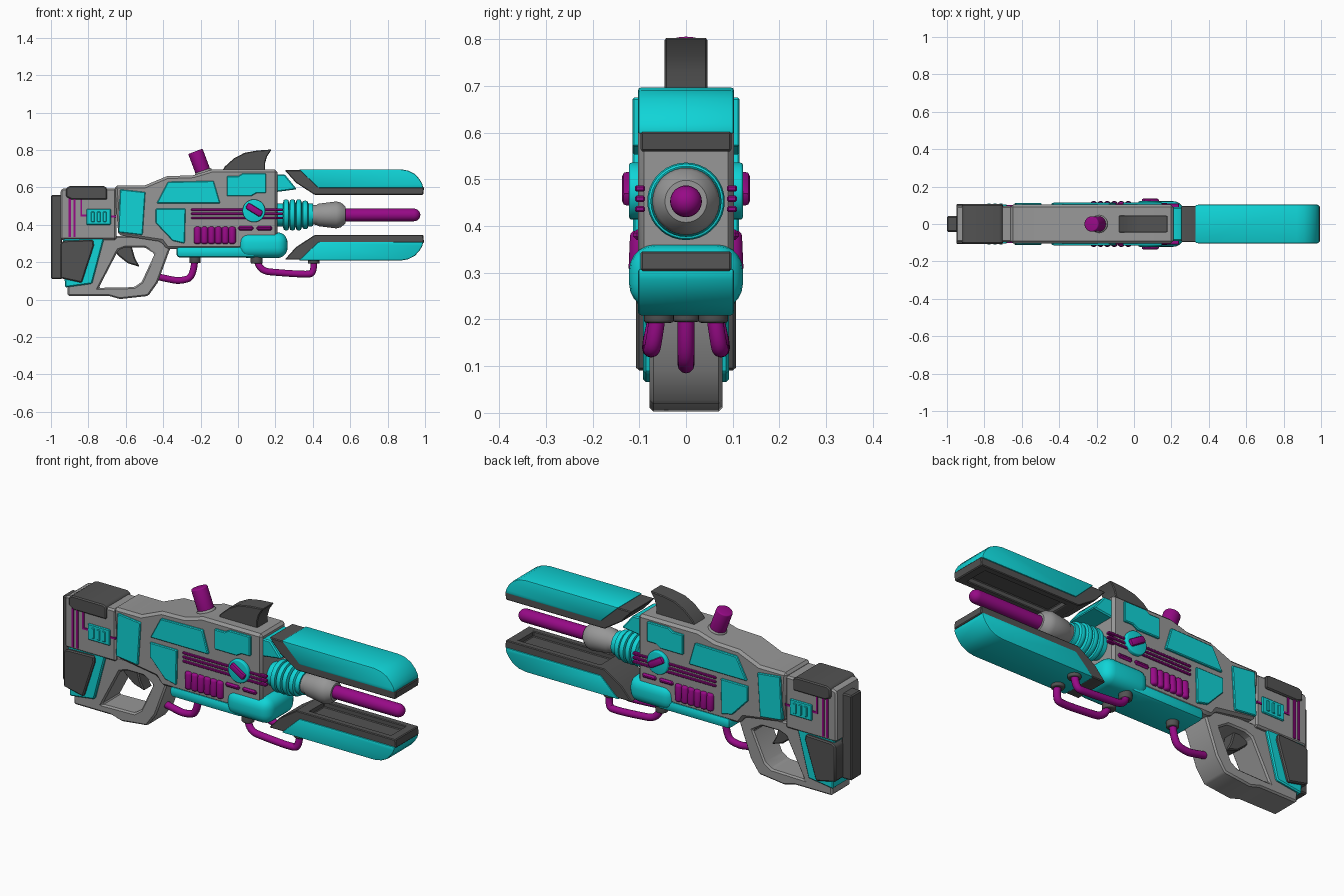
import bpy, bmesh, math
from mathutils import Vector, Matrix

cube = bpy.data.objects.get("Cube")
if cube:
    bpy.data.objects.remove(cube, do_unlink=True)


def material(name, rgb):
    m = bpy.data.materials.new(name)
    m.use_nodes = True
    m.diffuse_color = (*rgb, 1)
    m.node_tree.nodes["Principled BSDF"].inputs["Base Color"].default_value = (*rgb, 1)
    return m


GREY = material("grey", (0.31, 0.31, 0.31))
DARK = material("dark_grey", (0.085, 0.085, 0.085))
TEAL = material("teal", (0.005, 0.66, 0.68))
PURPLE = material("purple", (0.31, 0.003, 0.24))


def activate(obj):
    bpy.ops.object.select_all(action='DESELECT')
    obj.select_set(True)
    bpy.context.view_layer.objects.active = obj


def finish(name, bm, mat, bevel=0, segments=1, cutter=None):
    bmesh.ops.recalc_face_normals(bm, faces=bm.faces)
    mesh = bpy.data.meshes.new(name)
    bm.to_mesh(mesh)
    bm.free()
    mesh.materials.append(mat)
    obj = bpy.data.objects.new(name, mesh)
    bpy.context.collection.objects.link(obj)
    activate(obj)
    if cutter:
        mod = obj.modifiers.new("cut", 'BOOLEAN')
        mod.operation, mod.object, mod.solver = 'DIFFERENCE', cutter, 'EXACT'
        bpy.ops.object.modifier_apply(modifier="cut")
        bpy.data.objects.remove(cutter, do_unlink=True)
    if bevel:
        mod = obj.modifiers.new("bevel", 'BEVEL')
        mod.width, mod.segments = bevel, segments
        mod.limit_method, mod.angle_limit = 'ANGLE', math.radians(30)
        bpy.ops.object.modifier_apply(modifier="bevel")
    activate(obj)
    bpy.ops.object.shade_smooth_by_angle(angle=math.radians(32))
    return obj


def prism(name, pts, y0, y1, mat, bevel=0.006, segments=1, cutter=None):
    """Side profile in x, z pushed from y0 to y1."""
    bm = bmesh.new()
    face = bm.faces.new([bm.verts.new((x, y0, z)) for x, z in pts])
    out = bmesh.ops.extrude_face_region(bm, geom=[face])
    verts = [v for v in out["geom"] if isinstance(v, bmesh.types.BMVert)]
    bmesh.ops.translate(bm, verts=verts, vec=(0, y1 - y0, 0))
    return finish(name, bm, mat, bevel, segments, cutter)


def rect(x0, x1, z0, z1):
    return [(x0, z0), (x1, z0), (x1, z1), (x0, z1)]


def pair(name, pts, y0, y1, mat, bevel=0.004):
    for label, s in (("left", 1), ("right", -1)):
        prism(f"{name}_{label}", pts, s * y0, s * y1, mat, bevel)


def rod(name, a, b, r, mat, bevel=0.0, r2=None):
    a, b = Vector(a), Vector(b)
    bm = bmesh.new()
    turn = (b - a).to_track_quat('Z', 'Y').to_matrix().to_4x4()
    bmesh.ops.create_cone(bm, cap_ends=True, segments=28, radius1=r, radius2=r2 or r,
                          depth=(b - a).length, matrix=Matrix.Translation((a + b) / 2) @ turn)
    return finish(name, bm, mat, bevel, 3)


def lathe(name, profile, mat):
    """Profile of (x, radius) spun around the barrel axis."""
    bm = bmesh.new()
    verts = [bm.verts.new((x, 0, AXIS + r)) for x, r in profile]
    edges = [bm.edges.new(p) for p in zip(verts, verts[1:])]
    bmesh.ops.spin(bm, geom=verts + edges, cent=(0, 0, AXIS), axis=(1, 0, 0),
                   angle=math.tau, steps=36, use_merge=True)
    bmesh.ops.remove_doubles(bm, verts=bm.verts, dist=0.0002)
    return finish(name, bm, mat)


def hose(name, pts, r=0.018):
    curve = bpy.data.curves.new(name, 'CURVE')
    curve.dimensions = '3D'
    curve.bevel_depth, curve.bevel_resolution, curve.use_fill_caps = r, 4, True
    spline = curve.splines.new('NURBS')
    spline.points.add(len(pts) - 1)
    for p, co in zip(spline.points, pts):
        p.co = (*co, 1)
    spline.order_u, spline.use_endpoint_u, spline.resolution_u = 3, True, 8
    curve.materials.append(PURPLE)
    obj = bpy.data.objects.new(name, curve)
    bpy.context.collection.objects.link(obj)
    activate(obj)
    bpy.ops.object.convert(target='MESH')
    bpy.ops.object.shade_smooth_by_angle(angle=math.radians(40))


AXIS = 0.453

# Receiver and stock
prism("receiver", [(-0.66, 0.61), (-0.5, 0.61), (-0.38, 0.66), (-0.24, 0.665), (-0.14, 0.695),
                   (0.21, 0.695), (0.21, 0.32), (0, 0.27), (-0.33, 0.27), (-0.38, 0.27),
                   (-0.41, 0.31), (-0.64, 0.345)], -0.103, 0.103, GREY, 0.013)
prism("stock", [(-0.95, 0.32), (-0.65, 0.32), (-0.65, 0.595), (-0.94, 0.595), (-0.95, 0.58)],
      -0.097, 0.097, GREY, 0.01)
prism("stock_cap", [(-0.92, 0.55), (-0.89, 0.535), (-0.7, 0.535), (-0.7, 0.595), (-0.715, 0.608),
                    (-0.9, 0.608), (-0.92, 0.595)], -0.106, 0.106, DARK, 0.006)
prism("butt_plate", rect(-1.0, -0.94, 0.11, 0.56), -0.042, 0.042, DARK)

# Grip with an open hand hole
hole = prism("hole_cutter", [(-0.745, 0.063), (-0.64, 0.265), (-0.6, 0.28), (-0.5, 0.28),
                             (-0.445, 0.245), (-0.515, 0.095), (-0.555, 0.067)], -0.2, 0.2, GREY, 0)
hole.hide_render = True
prism("grip", [(-0.91, 0.02), (-0.69, 0.02), (-0.63, 0.003), (-0.48, 0.02), (-0.43, 0.09),
               (-0.36, 0.28), (-0.4, 0.34), (-0.92, 0.34)], -0.078, 0.078, GREY, 0.008, 1, hole)
prism("trigger", [(-0.68, 0.29), (-0.57, 0.29), (-0.55, 0.22), (-0.525, 0.175), (-0.59, 0.195),
                  (-0.64, 0.235)], -0.035, 0.035, DARK)
prism("stock_pad_trim", [(-0.935, 0.33), (-0.715, 0.33), (-0.78, 0.085), (-0.925, 0.065)],
      -0.092, 0.092, TEAL)
prism("stock_pad", [(-0.95, 0.3), (-0.93, 0.315), (-0.775, 0.32), (-0.77, 0.29), (-0.835, 0.09),
                    (-0.95, 0.115)], -0.107, 0.107, DARK)

# Side panels
pair("stock_panel", rect(-0.81, -0.68, 0.4, 0.485), 0.09, 0.105, TEAL)
for i in range(3):
    x = -0.785 + i * 0.032
    pair(f"stock_panel_rib_{i}", rect(x, x + 0.018, 0.415, 0.47), 0.1, 0.11, TEAL, 0.003)
pair("rear_panel", [(-0.63, 0.59), (-0.495, 0.575), (-0.51, 0.345), (-0.64, 0.36)],
     0.09, 0.112, TEAL)
pair("upper_panel", [(-0.375, 0.63), (-0.13, 0.635), (-0.095, 0.515), (-0.435, 0.515)],
     0.09, 0.115, TEAL)
pair("lower_panel", [(-0.44, 0.487), (-0.28, 0.487), (-0.285, 0.3), (-0.35, 0.315),
                     (-0.44, 0.41)], 0.09, 0.113, TEAL)
pair("front_panel", [(-0.06, 0.66), (0.0, 0.66), (0.025, 0.675), (0.15, 0.675), (0.15, 0.57),
                     (0.1, 0.57), (0.07, 0.553), (-0.06, 0.553)], 0.09, 0.115, TEAL)

# Purple wiring and rails
for i, x in enumerate((-0.905, -0.88)):
    pair(f"stock_wire_{i}", rect(x, x + 0.012, 0.335, 0.54), 0.09, 0.102, PURPLE, 0)
pair("panel_wire_drop", rect(-0.843, -0.833, 0.445, 0.54), 0.09, 0.101, PURPLE, 0)
pair("panel_wire_rear", rect(-0.843, -0.81, 0.445, 0.455), 0.09, 0.101, PURPLE, 0)
pair("panel_wire_front", rect(-0.68, -0.65, 0.44, 0.45), 0.09, 0.101, PURPLE, 0)
for i in range(3):
    z = 0.43 + i * 0.022
    pair(f"side_rail_{i}", rect(-0.25, 0.24, z, z + 0.013), 0.088, 0.109, PURPLE, 0.003)
pair("small_bar_rear", rect(0.0, 0.083, 0.37, 0.393), 0.09, 0.113, PURPLE, 0.008)
pair("small_bar_front", rect(0.1, 0.183, 0.37, 0.393), 0.09, 0.113, PURPLE, 0.008)
for s in (1, -1):
    for i in range(6):
        x = -0.216 + i * 0.037
        rod(f"coil_{i}_{'left' if s > 0 else 'right'}", (x, s * 0.104, 0.298),
            (x, s * 0.1, 0.39), 0.0195, PURPLE, 0.012)

# Side dials
for label, s in (("left", 1), ("right", -1)):
    rod(f"dial_{label}", (0.085, s * 0.08, 0.475), (0.085, s * 0.122, 0.475), 0.061, TEAL, 0.006)
    bar = prism(f"dial_bar_{label}", rect(-0.047, 0.047, -0.018, 0.018),
                s * 0.1, s * 0.137, PURPLE, 0.01, 2)
    bar.location, bar.rotation_euler = (0.087, 0, 0.48), (0, 0.55, 0)

# Belly tray and rounded tank
prism("belly_tray", rect(-0.33, 0.1, 0.225, 0.285), -0.108, 0.108, TEAL, 0.02, 2)
prism("tank", rect(0.0, 0.265, 0.222, 0.36), -0.122, 0.122, TEAL, 0.055, 5)

# Top fin and plug
prism("top_fin", [(-0.09, 0.68), (-0.07, 0.712), (-0.02, 0.757), (0.035, 0.785), (0.1, 0.797),
                  (0.18, 0.803), (0.155, 0.765), (0.145, 0.73), (0.145, 0.68)],
      -0.046, 0.046, DARK, 0.004)
rod("plug_collar", (-0.175, 0, 0.65), (-0.189, 0, 0.69), 0.052, GREY, 0.006, 0.046)
rod("plug", (-0.178, 0, 0.66), (-0.228, 0, 0.793), 0.041, PURPLE, 0.006)

# Barrel
rings = [(0.19, 0.06)]
for i in range(4):
    x, r = 0.24 + i * 0.034, (0.083 if i < 3 else 0.076)
    rings += [(x, 0.062), (x + 0.005, r - 0.003), (x + 0.014, r), (x + 0.021, r),
              (x + 0.029, r - 0.003), (x + 0.034, 0.062)]
lathe("barrel_rings", rings + [(0.385, 0.062), (0.4, 0.06), (0.4, 0.0)], TEAL)
lathe("barrel_muzzle", [(0.37, 0.0), (0.37, 0.05), (0.42, 0.053), (0.43, 0.06), (0.525, 0.072),
                        (0.55, 0.066), (0.575, 0.045), (0.575, 0.0)], GREY)
tip = [(0.94 + 0.035 * math.sin(a), 0.034 * math.cos(a))
       for a in (i * math.pi / 12 for i in range(7))]
lathe("barrel_rod", [(0.54, 0.0), (0.54, 0.034)] + tip, PURPLE)

# Upper and lower blades, mirrored about the barrel axis
shell = [(0.325, 0.697), (0.87, 0.697), (0.91, 0.69), (0.945, 0.672), (0.97, 0.645),
         (0.985, 0.62), (0.99, 0.597), (0.43, 0.597)]
frame = [(0.25, 0.692), (0.34, 0.692), (0.435, 0.602), (0.995, 0.602), (0.99, 0.56),
         (0.41, 0.56), (0.31, 0.625)]
for label, flip in (("upper", False), ("lower", True)):
    def side(pts):
        return [(x, 2 * AXIS - z if flip else z) for x, z in pts]
    prism(f"{label}_blade_shell", side(shell), -0.103, 0.103, TEAL, 0.007, 2)
    slot = prism("slot_cutter", side(rect(0.46, 0.94, 0.54, 0.588)), -0.062, 0.062, DARK, 0)
    slot.hide_render = True
    prism(f"{label}_blade_frame", side(frame), -0.097, 0.097, DARK, 0.004, 1, slot)
prism("blade_bracket", [(0.2, 0.67), (0.25, 0.67), (0.315, 0.59), (0.2, 0.575)],
      -0.09, 0.09, TEAL)

# Hoses with dark collars
hose("rear_hose", [(-0.23, 0, 0.23), (-0.235, 0, 0.12), (-0.31, 0, 0.1), (-0.36, 0, 0.107),
                   (-0.44, 0, 0.125)])
rod("rear_hose_collar", (-0.23, 0, 0.195), (-0.23, 0, 0.24), 0.03, DARK, 0.006)
for label, s in (("left", 1), ("right", -1)):
    hose(f"front_hose_{label}", [(0.1, s * 0.058, 0.23), (0.105, s * 0.075, 0.155),
                                 (0.23, s * 0.076, 0.143), (0.36, s * 0.076, 0.135),
                                 (0.41, s * 0.07, 0.14), (0.405, s * 0.058, 0.23)])
    for end, x in (("rear", 0.1), ("front", 0.405)):
        rod(f"{end}_collar_{label}", (x, s * 0.058, 0.193), (x, s * 0.058, 0.24),
            0.032, DARK, 0.006)
